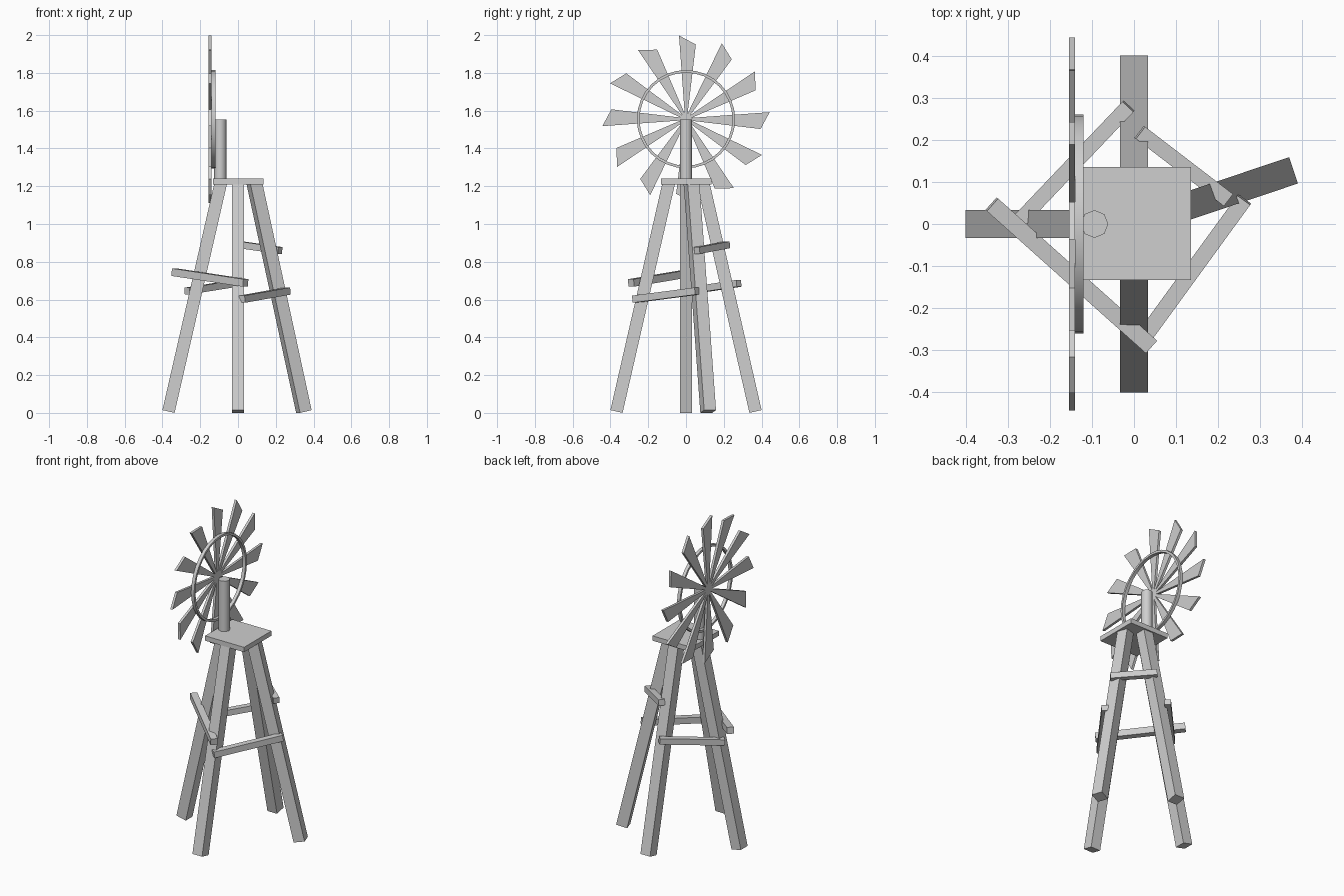
import bpy, bmesh, math
from mathutils import Matrix, Vector

cube = bpy.data.objects.get("Cube")
if cube:
    bpy.data.objects.remove(cube, do_unlink=True)

GREY = (0.62, 0.62, 0.62, 1)
mat = bpy.data.materials.new("plain grey")
mat.use_nodes = True
mat.diffuse_color = GREY
mat.node_tree.nodes["Principled BSDF"].inputs["Base Color"].default_value = GREY

WHEEL_Z = 1.555


def finish(name, bm, smooth=False):
    bmesh.ops.recalc_face_normals(bm, faces=bm.faces)
    mesh = bpy.data.meshes.new(name)
    bm.to_mesh(mesh)
    bm.free()
    mesh.materials.append(mat)
    ob = bpy.data.objects.new(name, mesh)
    bpy.context.collection.objects.link(ob)
    if smooth:
        bpy.ops.object.select_all(action='DESELECT')
        ob.select_set(True)
        bpy.context.view_layer.objects.active = ob
        bpy.ops.object.shade_smooth_by_angle(angle=math.radians(50))
    return ob


def beam(name, a, b, width):
    """Square timber running from point a to point b."""
    a, b = Vector(a), Vector(b)
    along = (b - a).normalized()
    side = Vector((0, 0, 1)).cross(along).normalized()
    up = along.cross(side)
    turn = Matrix((along, side, up)).transposed().to_4x4()
    size = Matrix.Diagonal(((b - a).length, width, width, 1))
    bm = bmesh.new()
    bmesh.ops.create_cube(bm, size=1, matrix=Matrix.Translation((a + b) / 2) @ turn @ size)
    return finish(name, bm)


# Four splayed legs, the left one set askew
for name, angle in (("left", 18.6), ("back", 90), ("right", 180), ("front", 270)):
    c, s = math.cos(math.radians(angle)), math.sin(math.radians(angle))
    beam(name + "_leg", (0.368 * c, 0.368 * s, 0.0074), (0.09 * c, 0.09 * s, 1.222), 0.066)

# Crooked cross braces
beam("front_right_brace", (-0.338, 0.047, 0.745), (0.04, -0.291, 0.688), 0.04)
beam("front_left_brace", (0.021, -0.273, 0.602), (0.262, 0.058, 0.645), 0.038)
beam("back_left_brace", (0.014, 0.218, 0.89), (0.223, 0.058, 0.86), 0.036)
beam("back_right_brace", (-0.013, 0.28, 0.686), (-0.27, 0.01, 0.645), 0.036)

# Platform
bm = bmesh.new()
bmesh.ops.create_cube(bm, size=1, matrix=Matrix.Translation((0.001, 0.001, 1.225))
                      @ Matrix.Diagonal((0.268, 0.268, 0.03, 1)))
finish("platform", bm)

# Post
bm = bmesh.new()
bmesh.ops.create_cone(bm, cap_ends=True, segments=8, radius1=0.033, radius2=0.033,
                      depth=0.32, matrix=Matrix.Translation((-0.094, 0, 1.393)))
finish("post", bm, smooth=True)

# Wheel ring: a rectangular section spun round the axle
bm = bmesh.new()
section = [(-0.14, 0.246), (-0.12, 0.246), (-0.12, 0.26), (-0.14, 0.26)]
verts = [bm.verts.new((x, r, WHEEL_Z)) for x, r in section]
edges = [bm.edges.new((verts[i], verts[i - 1])) for i in range(4)]
bmesh.ops.spin(bm, geom=verts + edges, cent=(0, 0, WHEEL_Z), axis=(1, 0, 0),
               angle=math.tau, steps=32, use_merge=True)
bmesh.ops.remove_doubles(bm, verts=bm.verts, dist=0.0005)
finish("wheel_ring", bm, smooth=True)

# Twelve tapered blades with slanted tips
outline = [(0, -0.005), (0.395, -0.052), (0.443, 0.037), (0, 0.005)]
for i in range(12):
    bm = bmesh.new()
    face = bm.faces.new([bm.verts.new((-0.155, y, z)) for y, z in outline])
    out = bmesh.ops.extrude_face_region(bm, geom=[face])
    top = [v for v in out["geom"] if isinstance(v, bmesh.types.BMVert)]
    bmesh.ops.translate(bm, verts=top, vec=(0.015, 0, 0))
    bm.transform(Matrix.Translation((0, 0, WHEEL_Z)) @ Matrix.Rotation(math.tau * i / 12, 4, 'X'))
    finish(f"blade_{i + 1}", bm)
